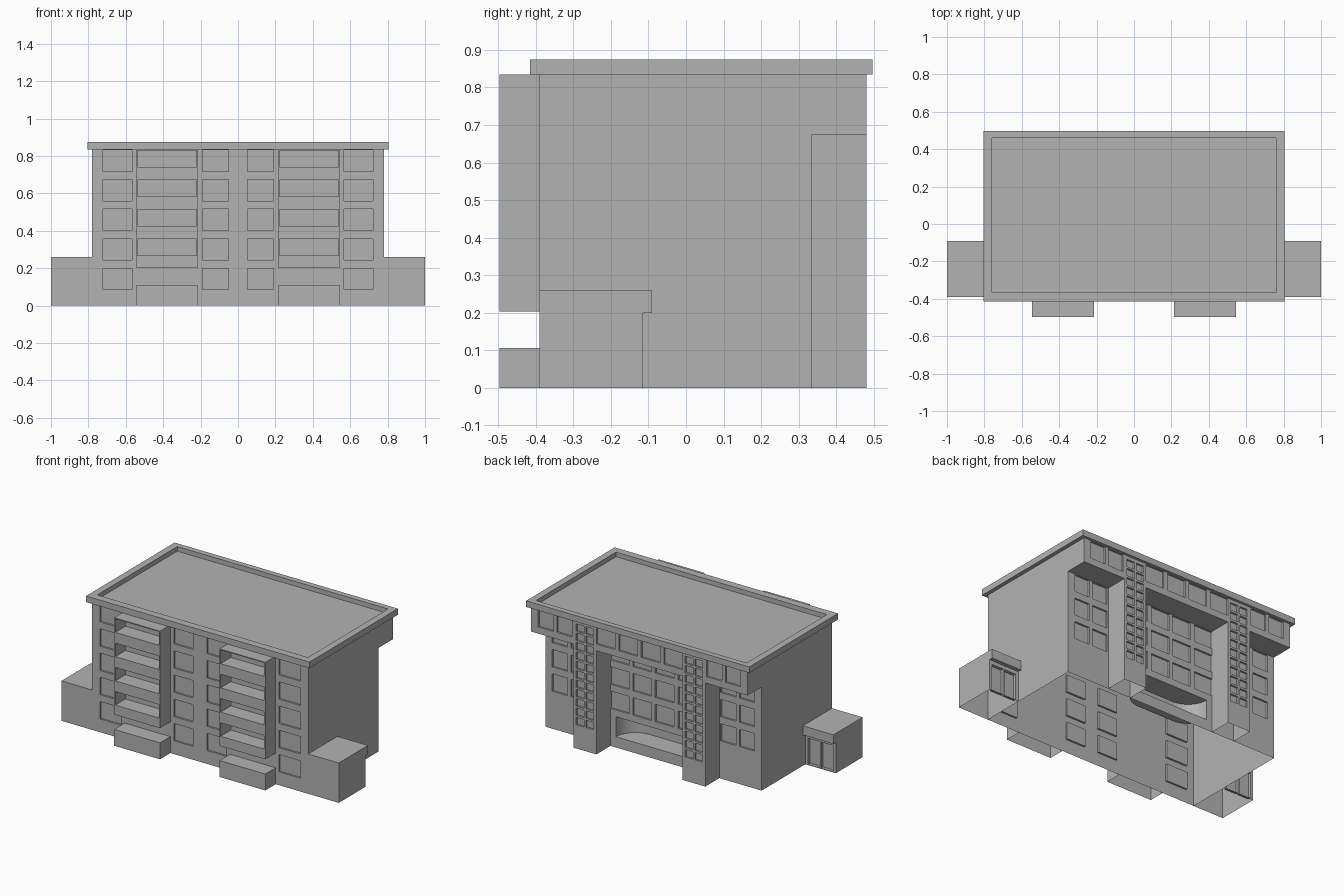
import bpy, bmesh, math
from mathutils import Vector

cube = bpy.data.objects.get("Cube")
if cube:
    bpy.data.objects.remove(cube)

grey = bpy.data.materials.new("plain_grey")
grey.use_nodes = True
tone = (0.45, 0.45, 0.45, 1)
grey.diffuse_color = tone
grey.node_tree.nodes["Principled BSDF"].inputs["Base Color"].default_value = tone

X, Y, Z = Vector((1, 0, 0)), Vector((0, 1, 0)), Vector((0, 0, 1))
WINDOW = 0.012


def finish(bm, name):
    bmesh.ops.remove_doubles(bm, verts=bm.verts, dist=0.0001)
    mesh = bpy.data.meshes.new(name)
    bm.to_mesh(mesh)
    bm.free()
    mesh.materials.append(grey)
    obj = bpy.data.objects.new(name, mesh)
    bpy.context.collection.objects.link(obj)
    return obj


def face(bm, pts):
    return bm.faces.new([bm.verts.new(p) for p in pts])


def panel(bm, u, v, dist, rect, holes=()):
    """Flat wall facing u x v, with recessed holes (a0, a1, b0, b1, depth)."""
    n = u.cross(v)

    def pt(a, b, depth=0):
        return u * a + v * b + n * (dist - depth)

    a0, a1, b0, b1 = rect
    us = sorted({a0, a1, *(h[0] for h in holes), *(h[1] for h in holes)})
    vs = sorted({b0, b1, *(h[2] for h in holes), *(h[3] for h in holes)})
    for p, q in zip(us, us[1:]):
        for r, s in zip(vs, vs[1:]):
            mu, mv = (p + q) / 2, (r + s) / 2
            if not any(h[0] < mu < h[1] and h[2] < mv < h[3] for h in holes):
                face(bm, [pt(p, r), pt(q, r), pt(q, s), pt(p, s)])
    for p, q, r, s, d in holes:
        if d:
            ring = [(p, r), (q, r), (q, s), (p, s)]
            face(bm, [pt(*c, d) for c in ring])
            for c, e in zip(ring, ring[1:] + ring[:1]):
                face(bm, [pt(*c), pt(*e), pt(*e, d), pt(*c, d)])


def box(bm, x0, x1, y0, y1, z0, z1, skip="", **holes):
    """Thin-walled box; skip lists open sides by their first letter."""
    sides = {
        "front": (X, Z, -y0, (x0, x1, z0, z1)),
        "rear": (-X, Z, y1, (-x1, -x0, z0, z1)),
        "left": (Y, Z, x1, (y0, y1, z0, z1)),
        "west": (-Y, Z, -x0, (-y1, -y0, z0, z1)),
        "top": (X, Y, z1, (x0, x1, y0, y1)),
        "base": (X, -Y, -z0, (x0, x1, -y1, -y0)),
    }
    for key, args in sides.items():
        if key[0] not in skip:
            panel(bm, *args, holes.get(key, ()))


def windows(centres, width, levels, height=0.113):
    return [(c - width / 2, c + width / 2, z - height / 2, z + height / 2, WINDOW)
            for c in centres for z in levels]


def span(s, a, b):
    return tuple(sorted((s * a, s * b)))


levels = [0.143 + 0.158 * i for i in range(5)]
outer = [s * c for s in (-1, 1) for c in (0.54, 0.675)]
inner = [-0.245, -0.08, 0.08, 0.245]

# Main block, open underneath
bm = bmesh.new()
front = windows([-0.645, 0.645], 0.155, levels) + windows([-0.12, 0.12], 0.14, levels)
rear = windows(outer, 0.11, levels[1:4]) + windows(inner, 0.135, levels[1:4])
rear.append((-0.27, 0.27, 0.07, 0.2, 0))
box(bm, -0.78, 0.78, -0.39, 0.335, 0, 0.835, "bt", front=front, rear=rear)
finish(bm, "main_block")

# Entrance recess with rounded ends
bm = bmesh.new()
plan = []
for s, steps in ((1, range(13)), (-1, range(12, -1, -1))):
    for i in steps:
        t = math.radians(7.5 * i)
        plan.append((s * (0.13 + 0.14 * math.cos(t)), 0.335 - 0.14 * math.sin(t)))
for (xa, ya), (xb, yb) in zip(plan, plan[1:]):
    face(bm, [(xa, ya, 0.07), (xb, yb, 0.07), (xb, yb, 0.2), (xa, ya, 0.2)])
face(bm, [(x, y, 0.07) for x, y in reversed(plan)])
face(bm, [(x, y, 0.2) for x, y in plan])
recess = finish(bm, "entrance_recess")
bpy.context.view_layer.objects.active = recess
recess.select_set(True)
bpy.ops.object.shade_smooth_by_angle(angle=math.radians(30))

# Overhanging top storey at the rear
bm = bmesh.new()
for x0, x1, cols, w in ((-0.78, -0.475, outer[2:], 0.11), (-0.31, 0.31, inner, 0.135),
                        (0.475, 0.78, outer[:2], 0.11)):
    box(bm, x0, x1, 0.335, 0.48, 0.675, 0.835, "ft",
        rear=windows(cols, w, levels[4:]))
finish(bm, "top_storey_overhang")

# Roof slab with a sunken top
bm = bmesh.new()
box(bm, -0.805, 0.805, -0.415, 0.497, 0.835, 0.875,
    top=[(-0.76, 0.76, -0.365, 0.46, 0.03)])
finish(bm, "roof")

for s, side in ((1, "left"), (-1, "right")):
    # Stair tower with a tall strip of panes
    bm = bmesh.new()
    panes = windows([-s * 0.358, -s * 0.428], 0.055,
                    [0.178 + 0.061 * i for i in range(11)], 0.048)
    box(bm, *span(s, 0.31, 0.475), 0.335, 0.48, 0, 0.835, "fbt", rear=panes)
    finish(bm, side + "_stair_tower")

    # Stacked balconies
    bm = bmesh.new()
    x0, x1 = span(s, 0.215, 0.545)
    bays = [(x0 + 0.008, x1 - 0.008, z, z + 0.088, 0.105)
            for z in (0.267, 0.425, 0.583, 0.741)]
    box(bm, x0, x1, -0.497, -0.39, 0.203, 0.835, "r", front=bays)
    finish(bm, side + "_balconies")

    # Ground floor terrace
    bm = bmesh.new()
    box(bm, x0, x1, -0.497, -0.39, 0, 0.107, "rb")
    finish(bm, side + "_terrace")

    # Side porch with double doors and a projecting lintel
    bm = bmesh.new()
    doors = [(*span(-s, a, a + 0.085), 0.005, 0.175, 0.02) for a in (0.8, 0.895)]
    box(bm, *span(s, 0.78, 1), -0.39, -0.115, 0, 0.2, "bt", rear=doors)
    box(bm, *span(s, 0.78, 1), -0.39, -0.09, 0.2, 0.26, "b")
    panel(bm, X, -Y, -0.2, (*span(s, 0.78, 1), 0.09, 0.115))
    finish(bm, side + "_porch")
